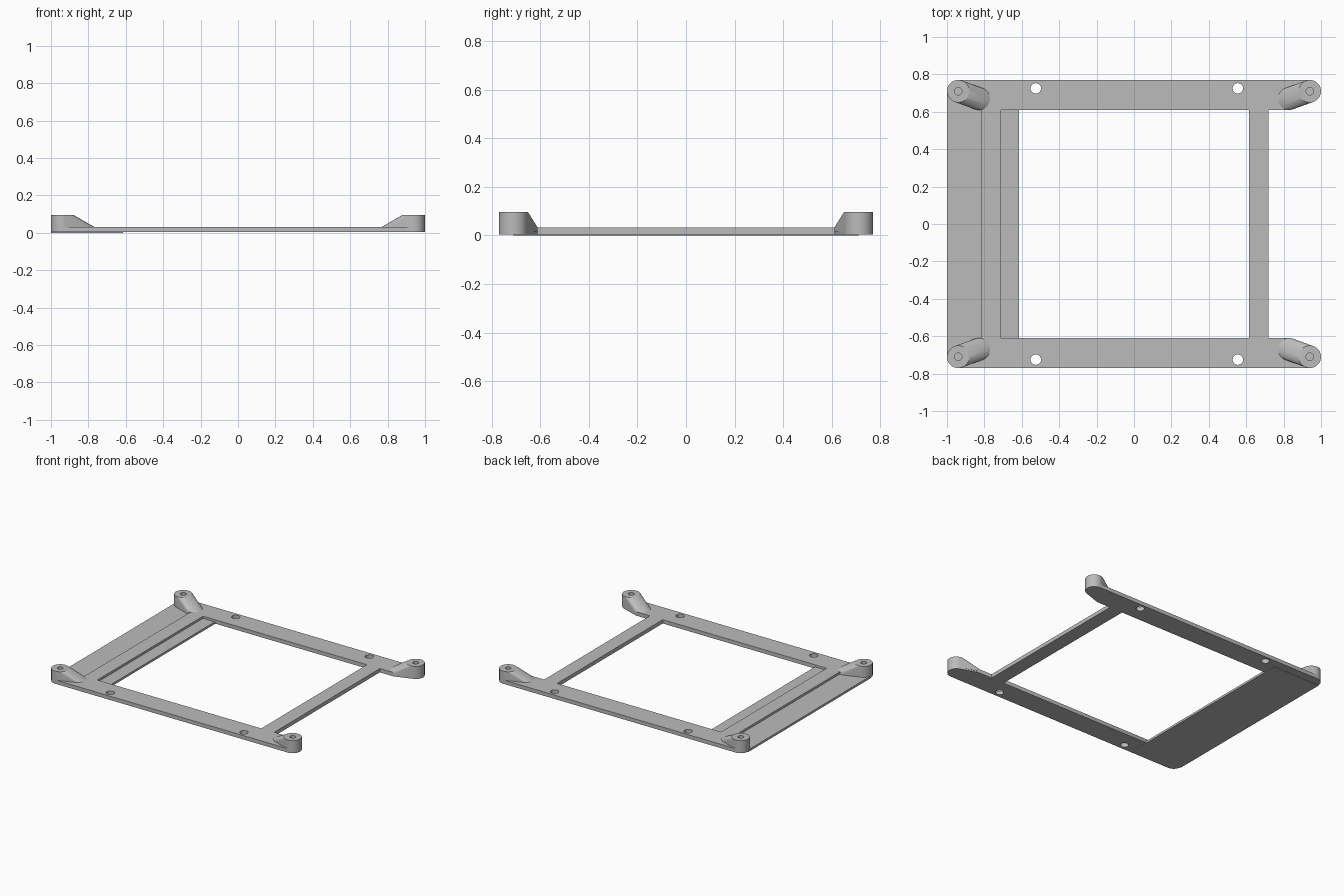
import bpy, bmesh
from math import cos, sin, pi, radians

if "Cube" in bpy.data.objects:
    bpy.data.objects.remove(bpy.data.objects["Cube"], do_unlink=True)

GREY = bpy.data.materials.new("mid_grey")
GREY.use_nodes = True
GREY.diffuse_color = (0.5, 0.5, 0.5, 1)
GREY.node_tree.nodes["Principled BSDF"].inputs["Base Color"].default_value = (0.5, 0.5, 0.5, 1)

BASE, TOP, BOSS_TOP = 0.004, 0.032, 0.096
BOSS_X, BOSS_Y, BOSS_R = 0.94, 0.71, 0.06
IN_Y, OUT_Y = 0.61, 0.77


def disc(x, y, r, z, n=40):
    return [(x + r * cos(2 * pi * i / n), y + r * sin(2 * pi * i / n), z) for i in range(n)]


def rect(x0, x1, y0, y1, z):
    return [(x, y, z) for x in (x0, x1) for y in (y0, y1)]


def hull(name, points):
    """Convex solid around the points, with flat areas merged to single faces."""
    bm = bmesh.new()
    for p in points:
        bm.verts.new(p)
    res = bmesh.ops.convex_hull(bm, input=bm.verts[:])
    loose = [v for v in set(res["geom_interior"] + res["geom_unused"])
             if isinstance(v, bmesh.types.BMVert)]
    bmesh.ops.delete(bm, geom=loose, context="VERTS")
    bmesh.ops.dissolve_limit(bm, angle_limit=radians(0.5), verts=bm.verts[:], edges=bm.edges[:])
    bmesh.ops.recalc_face_normals(bm, faces=bm.faces[:])
    mesh = bpy.data.meshes.new(name)
    bm.to_mesh(mesh)
    bm.free()
    mesh.materials.append(GREY)
    ob = bpy.data.objects.new(name, mesh)
    bpy.context.collection.objects.link(ob)
    return ob


def select(ob):
    bpy.ops.object.select_all(action="DESELECT")
    ob.select_set(True)
    bpy.context.view_layer.objects.active = ob


def drill(ob, x, y, r, z0, z1):
    """Cut a round hole and discard the cutter."""
    cutter = hull("hole_cutter", disc(x, y, r, z0) + disc(x, y, r, z1))
    cutter.hide_render = True
    mod = ob.modifiers.new("hole", "BOOLEAN")
    mod.operation, mod.solver, mod.object = "DIFFERENCE", "EXACT", cutter
    select(ob)
    bpy.ops.object.modifier_apply(modifier=mod.name)
    bpy.data.objects.remove(cutter, do_unlink=True)


def smooth(ob):
    select(ob)
    bpy.ops.object.shade_smooth_by_angle(angle=radians(30))


for sy, end in ((-1, "front"), (1, "back")):
    # Long rail with rounded ends and two screw holes
    pts = []
    for z in (BASE, TOP):
        pts += rect(-0.83, 0.83, sy * IN_Y, sy * OUT_Y, z)
        for sx in (-1, 1):
            pts += disc(sx * BOSS_X, sy * BOSS_Y, BOSS_R, z)
    rail = hull(end + "_rail", pts)
    for x in (-0.525, 0.555):
        drill(rail, x, sy * 0.725, 0.028, -0.1, 0.2)
    smooth(rail)

    # Corner bosses with a ramp down to the rail and a blind hole
    for sx, side in ((-1, "right"), (1, "left")):
        x, y = sx * BOSS_X, sy * BOSS_Y
        low_x, low_y = sx * 0.83, sy * 0.67
        pts = disc(x, y, BOSS_R, BASE + 0.01) + disc(x, y, BOSS_R, BOSS_TOP)
        pts += disc(low_x, low_y, BOSS_R, BASE + 0.01) + disc(low_x, low_y, BOSS_R, TOP)
        boss = hull(end + "_" + side + "_boss", pts)
        drill(boss, x, y, 0.02, 0.04, 0.2)
        smooth(boss)


def bar(name, x0, x1, y, z0, z1):
    return hull(name, rect(x0, x1, -y, y, z0) + rect(x0, x1, -y, y, z1))


# Cross bars between the rails, and the thin side plate
bar("left_cross_bar", 0.615, 0.72, IN_Y, BASE, TOP)
bar("right_cross_bar", -0.815, -0.71, IN_Y, BASE, TOP)
bar("side_plate", -1.0, -0.615, BOSS_Y, 0.0, 0.016)
